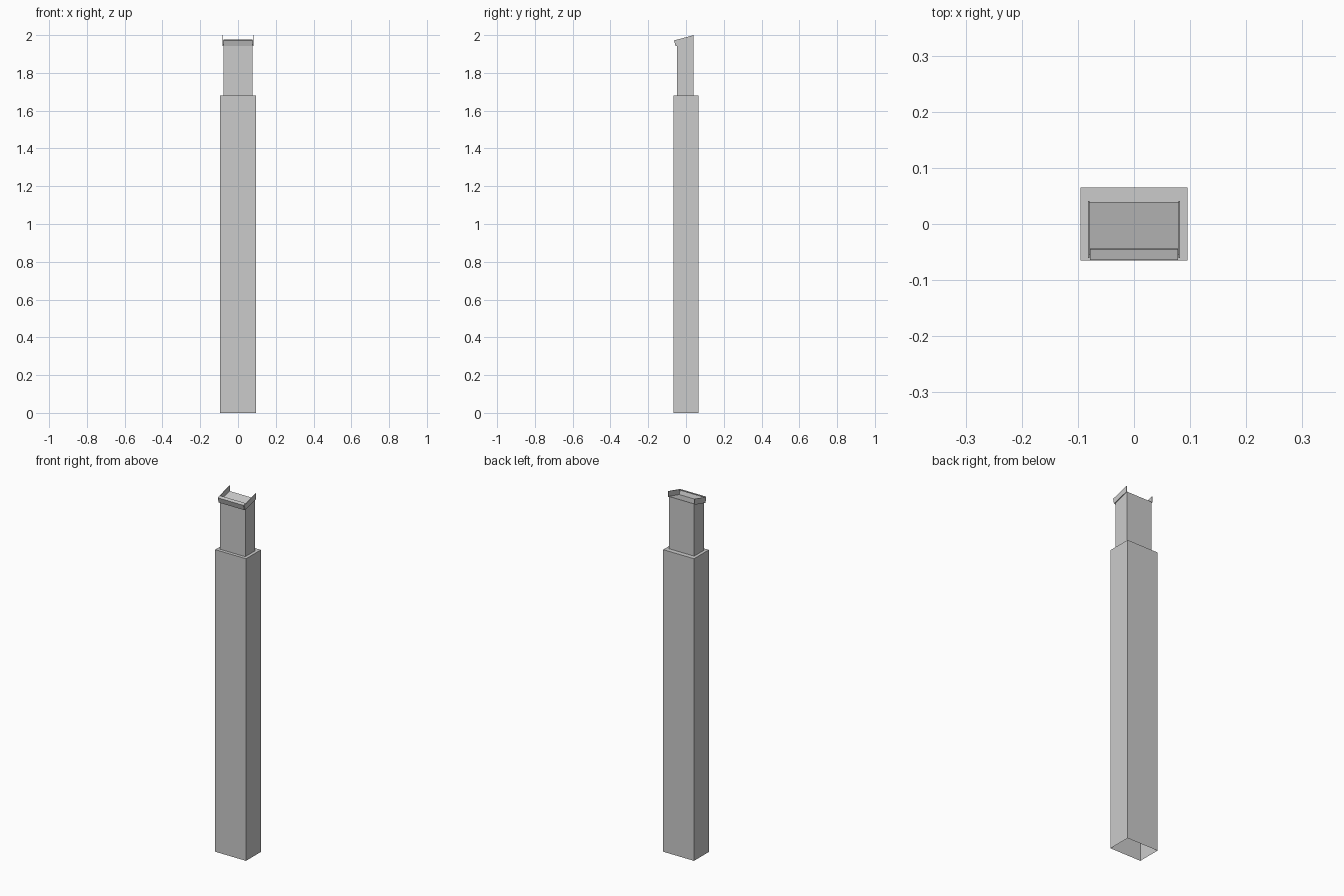
import bpy, bmesh

if "Cube" in bpy.data.objects:
    bpy.data.objects.remove(bpy.data.objects["Cube"])


def prism(name, profile, x0, x1, open_edges=()):
    """Extrude a y-z profile along x; profile edges listed in open_edges get no face."""
    bm = bmesh.new()
    a = [bm.verts.new((x0, y, z)) for y, z in profile]
    b = [bm.verts.new((x1, y, z)) for y, z in profile]
    bm.faces.new(a)
    bm.faces.new(b[::-1])
    n = len(profile)
    for i in range(n):
        j = (i + 1) % n
        if i not in open_edges:
            bm.faces.new((a[j], a[i], b[i], b[j]))
    bmesh.ops.recalc_face_normals(bm, faces=bm.faces)
    mesh = bpy.data.meshes.new(name)
    bm.to_mesh(mesh)
    bm.free()
    obj = bpy.data.objects.new(name, mesh)
    bpy.context.collection.objects.link(obj)
    return obj


SLOPE = 0.27


def tray_z(y):
    return 1.942 + SLOPE * (y + 0.055)


# Lower casing: thin shell, open at the bottom
prism("lower_casing", [(-0.065, 0), (0.065, 0), (0.065, 1.68), (-0.065, 1.68)],
      -0.095, 0.095, open_edges=(0,))

# Upper column with a slanted top
prism("upper_column", [(-0.047, 1.68), (0.039, 1.68), (0.039, tray_z(0.039)), (-0.047, tray_z(-0.047))],
      -0.078, 0.078, open_edges=(0,))

# Slanted tray on top of the column
prism("tray_plate", [(-0.055, 1.942), (0.039, tray_z(0.039)),
                     (0.039, tray_z(0.039) + 0.003), (-0.055, 1.945)], -0.079, 0.079)

# Upright side flanges of the tray
for name, s in (("left_flange", -1), ("right_flange", 1)):
    prism(name, [(-0.054, 1.942), (0.041, tray_z(0.041)), (0.041, 2.0), (-0.061, 1.972)],
          s * 0.079, s * 0.082)

# Front lip, square to the slanted tray, with a small return at its top
prism("front_lip", [(-0.055, 1.942), (-0.052, 1.943), (-0.060, 1.970), (-0.044, 1.9745),
                    (-0.045, 1.977), (-0.064, 1.972)], -0.078, 0.078)
